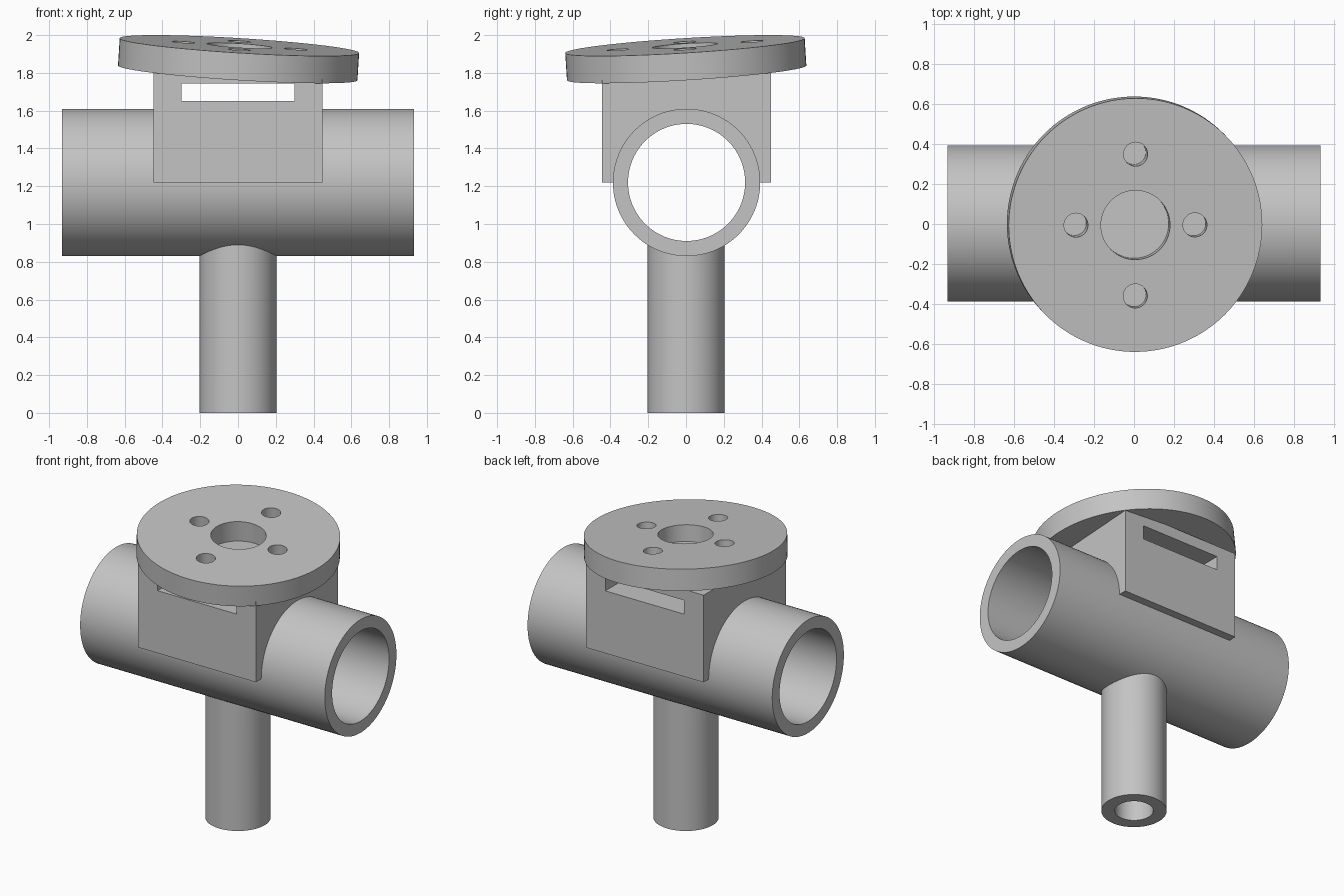
import bpy
import math
from mathutils import Matrix, Vector

default = bpy.data.objects.get("Cube")
if default:
    bpy.data.objects.remove(default, do_unlink=True)

grey = bpy.data.materials.new("plain grey")
grey.use_nodes = True
grey.diffuse_color = (0.55, 0.55, 0.55, 1)
grey.node_tree.nodes["Principled BSDF"].inputs["Base Color"].default_value = grey.diffuse_color

TILT = Matrix.Rotation(math.radians(5), 4, Vector((1, 1, 0)))
PIPE_AXIS = Matrix.Rotation(math.pi / 2, 4, 'Y')
PIPE_CENTRE = Vector((0, 0.003, 1.22))


def finish(obj, name, matrix):
    obj.name = name
    obj.data.transform(matrix)
    obj.data.materials.append(grey)
    return obj


def cylinder(name, radius, length, centre, turn=Matrix(), sides=96):
    bpy.ops.mesh.primitive_cylinder_add(vertices=sides, radius=radius, depth=length)
    return finish(bpy.context.object, name, Matrix.Translation(centre) @ turn)


def block(name, low, high):
    low, high = Vector(low), Vector(high)
    bpy.ops.mesh.primitive_cube_add(size=1)
    scale = Matrix.Diagonal((*(high - low), 1))
    return finish(bpy.context.object, name, Matrix.Translation((low + high) / 2) @ scale)


def cut(part, *cutters):
    """Subtract the cutters, then smooth the round faces of the part."""
    bpy.ops.object.select_all(action='DESELECT')
    bpy.context.view_layer.objects.active = part
    part.select_set(True)
    for cutter in cutters:
        mod = part.modifiers.new("cut", 'BOOLEAN')
        mod.operation = 'DIFFERENCE'
        mod.solver = 'EXACT'
        mod.object = cutter
        bpy.ops.object.modifier_apply(modifier=mod.name)
    for cutter in cutters:
        bpy.data.objects.remove(cutter, do_unlink=True)
    bpy.ops.object.shade_smooth_by_angle(angle=math.radians(30))


def pipe_bore():
    return cylinder("bore_cutter", 0.31, 2.4, PIPE_CENTRE, PIPE_AXIS)


# Horizontal open pipe
pipe = cylinder("cross_pipe", 0.39, 1.864, PIPE_CENTRE, PIPE_AXIS)
cut(pipe, pipe_bore())

# Hollow post, its top trimmed to the pipe bore
post = cylinder("post", 0.204, 1.0, (0, 0, 0.5))
cut(post, cylinder("post_hole_cutter", 0.12, 2.4, (0, 0, 0.5)), pipe_bore())

# Saddle block over the pipe, slotted front to back
saddle = block("saddle_block", (-0.448, -0.446, 1.22), (0.448, 0.449, 1.82))
cut(saddle, block("slot_cutter", (-0.3, -1, 1.65), (0.3, 1, 1.745)), pipe_bore())

# Tilted mounting flange with a centre hole and four bolt holes
centre = Vector((0.003, -0.001, 1.8725))
flange = cylinder("mounting_flange", 0.635, 0.145, centre, TILT, 128)
holes = [(0, 0, 0.173)] + [(s * 0.298, 0, 0.06) for s in (-1, 1)] + [(0, s * 0.355, 0.06) for s in (-1, 1)]
cut(flange, *[cylinder("hole_cutter", r, 0.5, centre + TILT @ Vector((x, y, 0)), TILT, 64)
              for x, y, r in holes])
